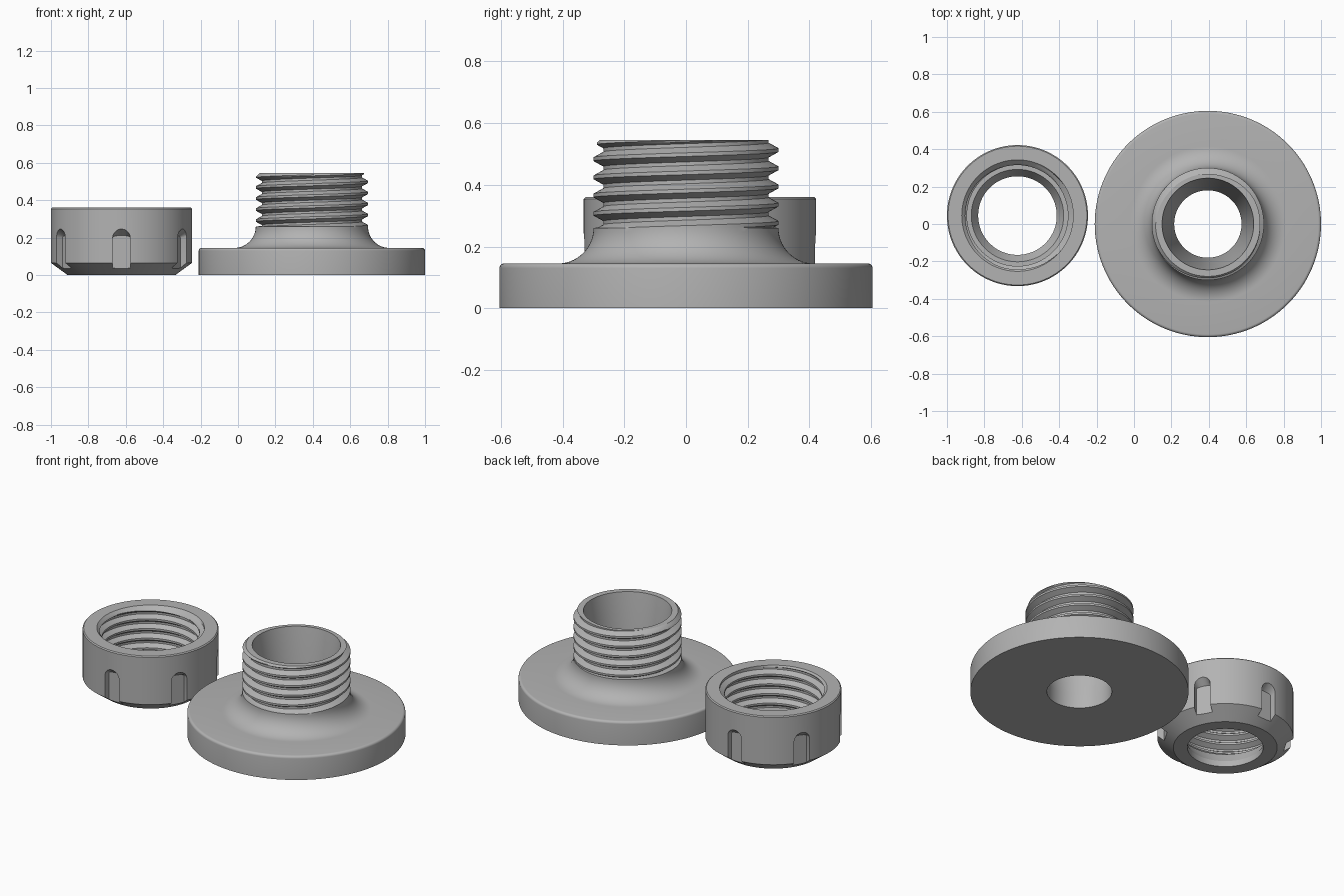
import bpy, bmesh, math
from mathutils import Matrix, Vector

cube = bpy.data.objects.get("Cube")
if cube:
    bpy.data.objects.remove(cube, do_unlink=True)

STEPS = 128      # columns around each turned part
PITCH = 0.059    # thread pitch
PHASE = 0.38     # height of a thread crest at angle zero

steel = bpy.data.materials.new("grey steel")
steel.use_nodes = True
GREY = (0.45, 0.45, 0.45, 1)
steel.diffuse_color = GREY
steel.node_tree.nodes["Principled BSDF"].inputs["Base Color"].default_value = GREY


def make_object(name, bm, location):
    bmesh.ops.recalc_face_normals(bm, faces=bm.faces)
    mesh = bpy.data.meshes.new(name)
    bm.to_mesh(mesh)
    bm.free()
    mesh.materials.append(steel)
    obj = bpy.data.objects.new(name, mesh)
    obj.location = location
    bpy.context.collection.objects.link(obj)
    return obj


def smooth(obj):
    bpy.ops.object.select_all(action='DESELECT')
    obj.select_set(True)
    bpy.context.view_layer.objects.active = obj
    bpy.ops.object.shade_smooth_by_angle(angle=math.radians(28))


def arc(cx, cz, r, start, end, n):
    """Points (radius, height) on a circular arc, angles in degrees."""
    angles = [math.radians(start + (end - start) * i / n) for i in range(n + 1)]
    return [(cx + r * math.cos(a), cz + r * math.sin(a)) for a in angles]


def thread(angle, low, high, crest, root, limit):
    """One column of a helical thread between two heights."""
    per_turn = 10
    turns = math.ceil((high - low) / PITCH) + 2
    base = math.floor((low - PHASE) / PITCH) - 1
    column = []
    for k in range(turns * per_turn + 1):
        z = PHASE + PITCH * (base + k / per_turn + angle / math.tau)
        z = min(max(z, low), high)
        f = ((z - PHASE) / PITCH - angle / math.tau) % 1
        d = min(f, 1 - f) * 2                       # 0 on crest, 1 in root
        blend = min(max((d - 0.2) / 0.6, 0), 1)
        column.append((limit(crest + (root - crest) * blend, z), z))
    return column


def turned(name, profile, location):
    """Revolve a closed profile that may change with the angle."""
    bm = bmesh.new()
    columns = []
    for i in range(STEPS + 1):
        a = math.tau * i / STEPS
        columns.append([bm.verts.new((r * math.cos(a), r * math.sin(a), z))
                        for r, z in profile(a)])
    for c, d in zip(columns, columns[1:]):
        for j in range(len(c)):
            k = (j + 1) % len(c)
            bm.faces.new((c[j], d[j], d[k], c[k]))
    bmesh.ops.remove_doubles(bm, verts=bm.verts, dist=0.00005)
    return make_object(name, bm, location)


# Flanged chuck: disc, filleted neck, outer thread and tapered bore
def chuck_profile(a):
    points = [(0.18, 0), (0.605, 0)]
    points += arc(0.59, 0.13, 0.015, 0, 90, 5)
    points += arc(0.415, 0.26, 0.115, 270, 180, 14)
    points += thread(a, 0.262, 0.545, 0.3, 0.268,
                     lambda r, z: min(r, 0.28 + (0.545 - z)))
    points += [(0.245, 0.545), (0.18, 0.085)]
    return points


smooth(turned("flanged_chuck", chuck_profile, (0.395, 0, 0)))


# Clamping nut: chamfered ring with an inner thread and a conical seat
def nut_profile(a):
    points = [(0.21, 0), (0.288, 0), (0.377, 0.065), (0.377, 0.354),
              (0.371, 0.36), (0.298, 0.36)]
    inner = thread(a, 0.1, 0.35, 0.27, 0.298,
                   lambda r, z: max(r, 0.288 - (0.35 - z)))
    points += reversed(inner)
    points += [(0.247, 0.1), (0.21, 0.035)]
    return points


nut_place = Vector((-0.623, 0.045, 0))
nut = turned("clamping_nut", nut_profile, nut_place)

# Six arched spanner slots with a sloping upper end
bm = bmesh.new()
HALF = 0.047
for i in range(6):
    turn = Matrix.Rotation(math.radians(60 * i - 90), 3, 'Z')
    rings = []
    for x, rise in ((0.336, 0.012), (0.378, HALF), (0.42, HALF)):
        shape = [(-HALF, -0.05), (HALF, -0.05)]
        shape += [(y, 0.2 + z * rise / HALF) for y, z in arc(0, 0, HALF, 0, 180, 14)]
        rings.append([bm.verts.new(turn @ Vector((x, y, z))) for y, z in shape])
    for p, q in zip(rings, rings[1:]):
        for j in range(len(p)):
            k = (j + 1) % len(p)
            bm.faces.new((p[j], p[k], q[k], q[j]))
    bm.faces.new(rings[0])
    bm.faces.new(rings[-1])
cutter = make_object("slot_cutter", bm, nut_place)
cutter.hide_render = True

cut = nut.modifiers.new("slots", 'BOOLEAN')
cut.operation = 'DIFFERENCE'
cut.solver = 'EXACT'
cut.object = cutter
bpy.context.view_layer.objects.active = nut
bpy.ops.object.modifier_apply(modifier=cut.name)
bpy.data.objects.remove(cutter, do_unlink=True)
smooth(nut)
